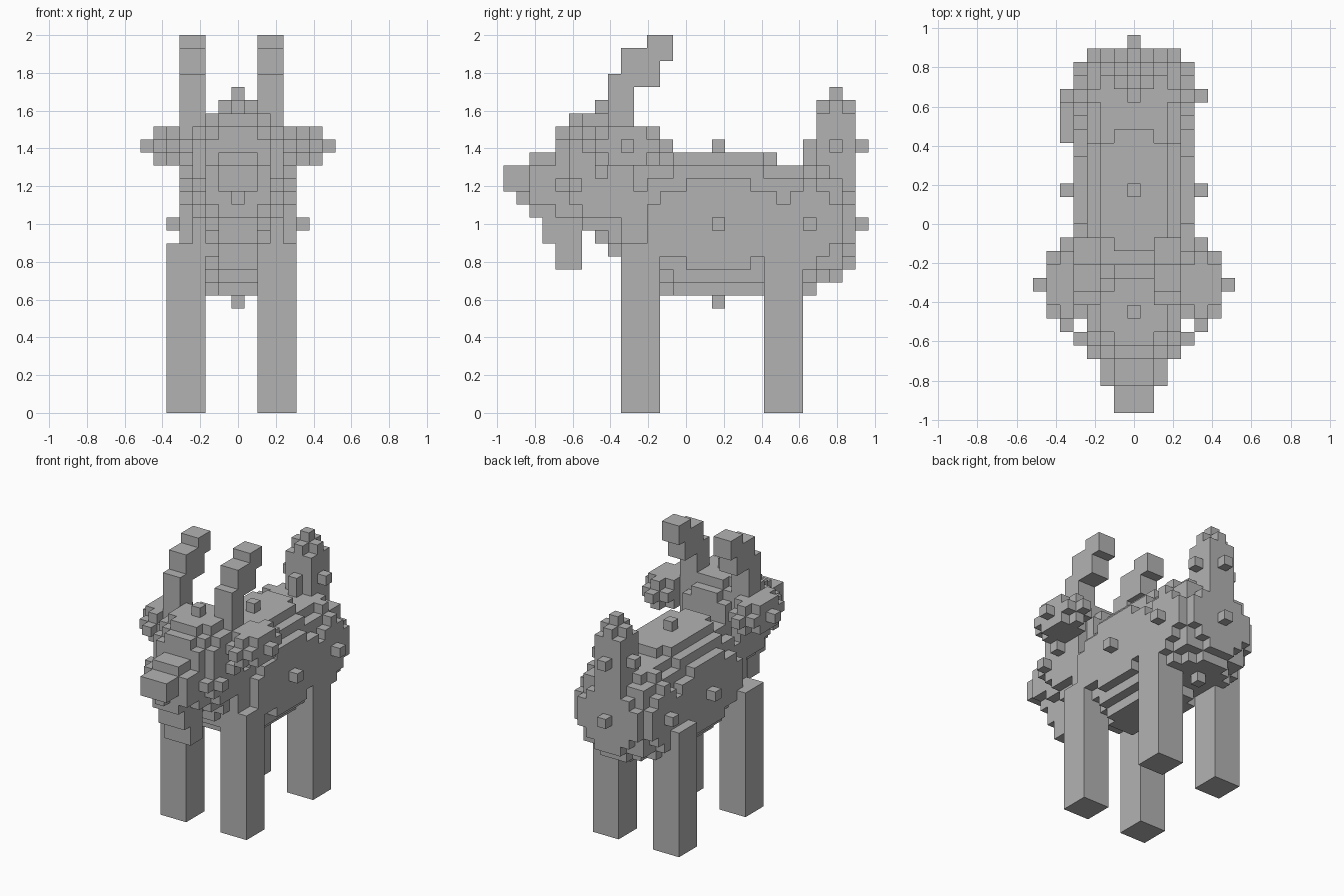
import bpy
import bmesh
from math import ceil, floor
from mathutils import Vector

cube = bpy.data.objects.get("Cube")
if cube:
    bpy.data.objects.remove(cube)

UNIT = 2 / 29                          # edge of one block
ORIGIN = Vector((-0.5, -14, 0))        # block index to model space

coat = bpy.data.materials.new("grey coat")
coat.use_nodes = True
grey = (0.45, 0.45, 0.45, 1)
coat.diffuse_color = grey
coat.node_tree.nodes["Principled BSDF"].inputs["Base Color"].default_value = grey

parts = {}                             # part name -> its blocks
owner = {}                             # block -> part name


def add(name, cells):
    for c in cells:
        if c not in owner:
            owner[c] = name
            parts.setdefault(name, set()).add(c)


def ball(name, centre, radii):
    """Blocks inside an ellipsoid."""
    spans = [range(ceil(c - r), floor(c + r) + 1) for c, r in zip(centre, radii)]
    add(name, [(x, y, z) for x in spans[0] for y in spans[1] for z in spans[2]
               if sum(((p - c) / r) ** 2 for p, c, r
                      in zip((x, y, z), centre, radii)) < 1.0001])


def box(name, xs, ys, zs):
    """Blocks between inclusive index limits."""
    add(name, [(x, y, z) for x in range(xs[0], xs[1] + 1)
               for y in range(ys[0], ys[1] + 1)
               for z in range(zs[0], zs[1] + 1)])


# Trunk and tail
ball("body", (0, 16, 14), (5, 9, 6))
ball("haunches", (0, 23, 14), (5, 4, 5))
ball("tail", (0, 25, 20), (2, 2, 4))

# Head
box("neck", (-2, 2), (8, 10), (13, 20))
ball("skull", (0, 7, 18), (4, 4, 5))
ball("snout", (0, 5, 17), (3, 4.5, 3))
box("nose", (-1, 1), (0, 1), (17, 18))
box("beard", (-1, 1), (3, 5), (13, 14))
box("beard", (-1, 1), (4, 5), (11, 12))

# Paired parts; legs and horns sit one block off the mirror line
for side, s, leg, horn in (("left", 1, (2, 4), (2, 3)),
                           ("right", -1, (-5, -3), (-4, -3))):
    ball(side + "_eye", (3 * s, 5, 17), (1, 1, 1))
    ball(side + "_ear", (5 * s, 9, 20), (2, 3, 1.5))
    box(side + "_front_leg", leg, (9, 11), (0, 12))
    box(side + "_hind_leg", leg, (20, 22), (0, 12))
    box(side + "_horn", horn, (8, 9), (20, 25))
    box(side + "_horn", horn, (9, 11), (25, 27))
    box(side + "_horn", horn, (11, 12), (27, 28))


def build(name, cells):
    """Mesh the block faces that are open to the air."""
    bm = bmesh.new()
    for c in sorted(cells):
        for axis in range(3):
            for step in (0, 1):
                n = list(c)
                n[axis] += 2 * step - 1
                if tuple(n) in owner:
                    continue
                u, v = [Vector([int(k == (axis + i) % 3) for k in range(3)])
                        for i in (1, 2)]
                base = Vector(c) + ORIGIN
                base[axis] += step
                loop = [base, base + u, base + u + v, base + v]
                if not step:
                    loop.reverse()
                bm.faces.new([bm.verts.new(p * UNIT) for p in loop])
    if not bm.faces:
        bm.free()
        return
    bmesh.ops.remove_doubles(bm, verts=bm.verts, dist=UNIT / 100)
    bmesh.ops.dissolve_limit(bm, angle_limit=0.01, verts=bm.verts, edges=bm.edges)
    mesh = bpy.data.meshes.new(name)
    bm.to_mesh(mesh)
    bm.free()
    mesh.materials.append(coat)
    bpy.context.collection.objects.link(bpy.data.objects.new(name, mesh))


for name, cells in parts.items():
    build(name, cells)
